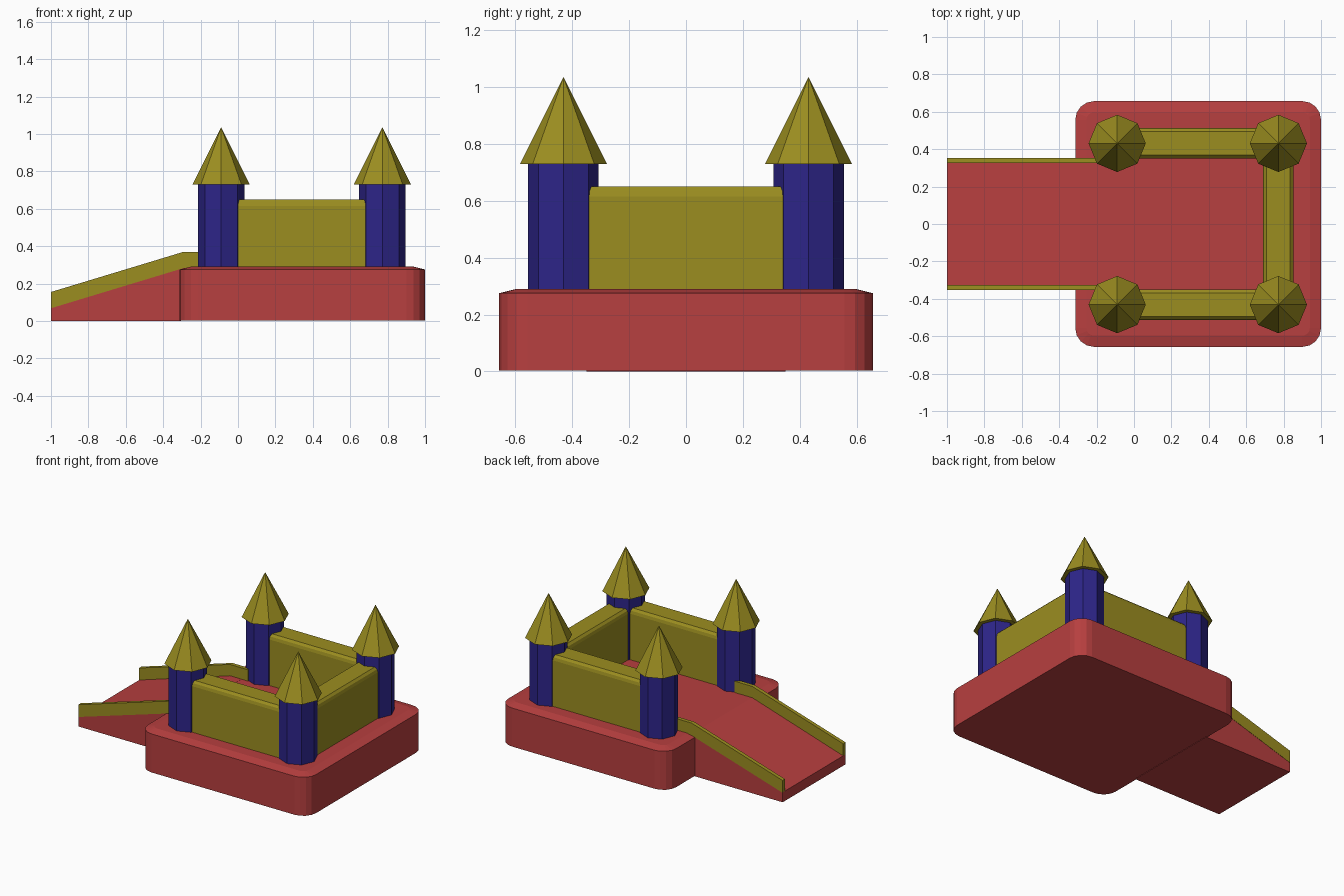
import bpy, bmesh
from math import pi, cos, sin

if "Cube" in bpy.data.objects:
    bpy.data.objects.remove(bpy.data.objects["Cube"])


def material(name, rgb):
    m = bpy.data.materials.new(name)
    m.diffuse_color = (*rgb, 1)
    m.use_nodes = True
    m.node_tree.nodes["Principled BSDF"].inputs["Base Color"].default_value = m.diffuse_color
    return m


RED = material("red_vinyl", (0.477, 0.05, 0.05))
YELLOW = material("yellow_vinyl", (0.33, 0.27, 0.0145))
BLUE = material("blue_vinyl", (0.026, 0.018, 0.25))


def skin(name, rings, mat):
    """Closed solid through rings of equal point count."""
    bm = bmesh.new()
    loops = [[bm.verts.new(p) for p in ring] for ring in rings]
    n = len(loops[0])
    for a, b in zip(loops, loops[1:]):
        for i in range(n):
            j = (i + 1) % n
            bm.faces.new((a[i], a[j], b[j], b[i]))
    bm.faces.new(loops[0][::-1])
    bm.faces.new(loops[-1])
    bmesh.ops.recalc_face_normals(bm, faces=bm.faces)
    me = bpy.data.meshes.new(name)
    bm.to_mesh(me)
    bm.free()
    me.materials.append(mat)
    ob = bpy.data.objects.new(name, me)
    bpy.context.collection.objects.link(ob)
    return ob


def rounded_square(cx, half, r, z, steps=4):
    pts = []
    for k, (sx, sy) in enumerate(((1, 1), (-1, 1), (-1, -1), (1, -1))):
        for i in range(steps + 1):
            a = (k + i / steps) * pi / 2
            pts.append((cx + sx * (half - r) + r * cos(a),
                        sy * (half - r) + r * sin(a), z))
    return pts


def side_profile(name, pts, y0, y1, mat):
    return skin(name, [[(x, y, z) for x, z in pts] for y in (y0, y1)], mat)


# rounded base with a shallow sloped rim
CX = 0.343
skin("base", [rounded_square(CX, 0.657, 0.10, 0.003),
              rounded_square(CX, 0.657, 0.10, 0.275),
              rounded_square(CX, 0.597, 0.04, 0.29)], RED)

# entrance ramp, its flat end sunk into the base
side_profile("ramp", [(-1, 0), (-0.305, 0), (-0.305, 0.02), (-0.2, 0.02), (-0.2, 0.2905),
                      (-0.29, 0.2905), (-1, 0.07)], -0.35, 0.35, RED)

# ramp rails
for s, tag in ((-1, "front"), (1, "back")):
    side_profile("ramp_rail_" + tag,
                 [(-1, 0.068), (-0.29, 0.283), (-0.15, 0.283), (-0.15, 0.37),
                  (-0.29, 0.37), (-1, 0.155)], s * 0.325, s * 0.352, YELLOW)

# corner towers with pointed roofs
XL, XR, TY = -0.09, 0.772, 0.431


def cone(name, x, y, r1, r2, z0, z1, mat):
    bpy.ops.mesh.primitive_cone_add(vertices=8, radius1=r1, radius2=r2, depth=z1 - z0,
                                    location=(x, y, (z0 + z1) / 2))
    ob = bpy.context.object
    ob.name = name
    ob.data.materials.append(mat)


for x, a in ((XL, "left"), (XR, "right")):
    for y, b in ((-TY, "front"), (TY, "back")):
        cone(f"tower_{b}_{a}", x, y, 0.124, 0.124, 0.28, 0.735, BLUE)
        cone(f"roof_{b}_{a}", x, y, 0.153, 0, 0.73, 1.035, YELLOW)

# walls with chamfered tops, ends buried in the towers
SECTION = [(-0.082, 0.28), (0.082, 0.28), (0.082, 0.615), (0.077, 0.635), (0.063, 0.65),
           (-0.063, 0.65), (-0.077, 0.635), (-0.082, 0.615)]
for y, tag in ((-TY, "front"), (TY, "back")):
    skin("wall_" + tag, [[(x, y + w, z) for w, z in SECTION] for x in (XL, XR)], YELLOW)
skin("wall_right", [[(XR + w, y, z) for w, z in SECTION] for y in (-TY, TY)], YELLOW)
